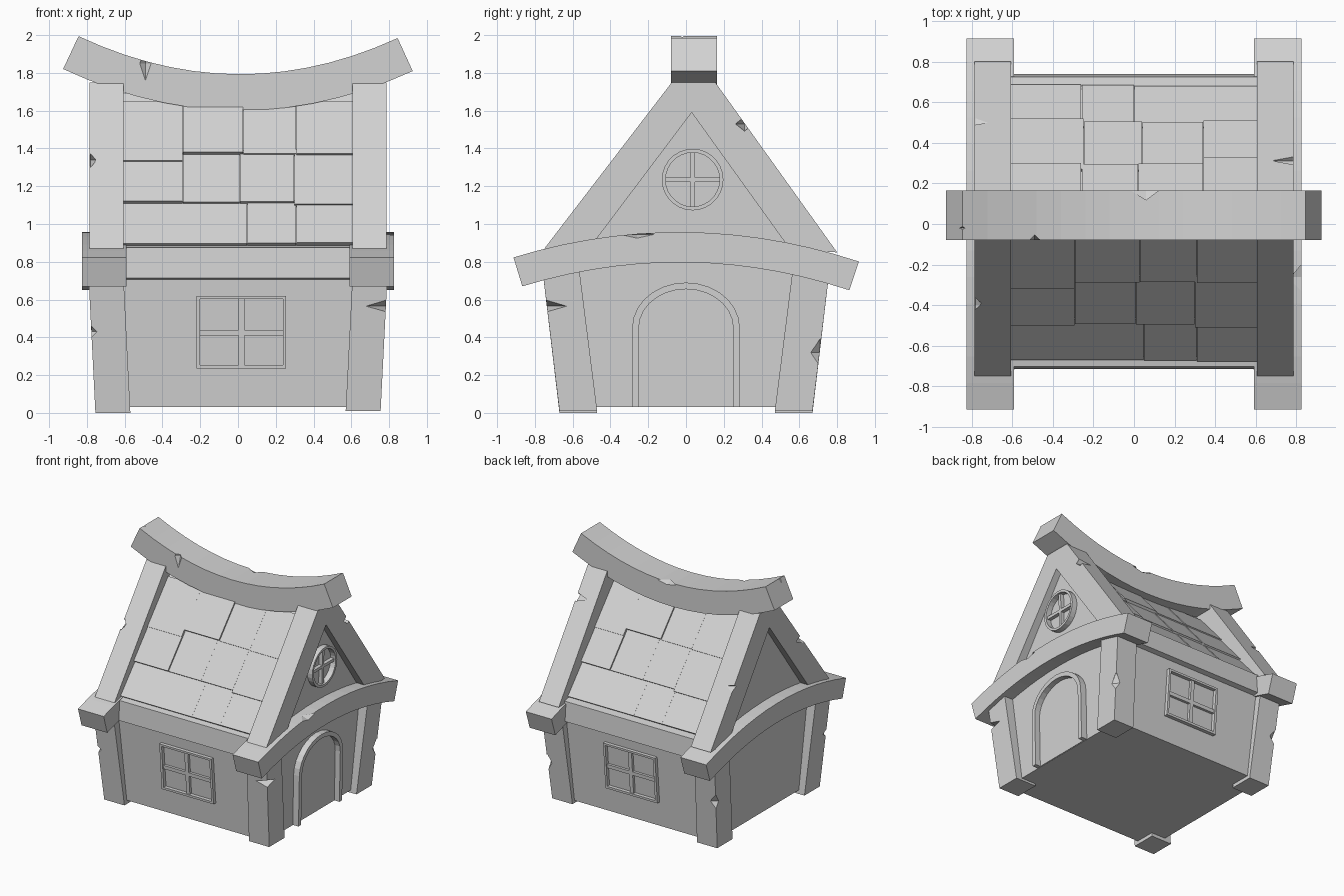
import bpy, bmesh
from math import sin, cos, pi
from mathutils import Vector

if "Cube" in bpy.data.objects:
    bpy.data.objects.remove(bpy.data.objects["Cube"])

GREY = bpy.data.materials.new("plain_grey")
GREY.use_nodes = True
GREY.diffuse_color = (0.65, 0.65, 0.65, 1)
GREY.node_tree.nodes["Principled BSDF"].inputs["Base Color"].default_value = (0.65, 0.65, 0.65, 1)


def finish(name, bm):
    bmesh.ops.recalc_face_normals(bm, faces=bm.faces)
    mesh = bpy.data.meshes.new(name)
    bm.to_mesh(mesh)
    bm.free()
    mesh.materials.append(GREY)
    obj = bpy.data.objects.new(name, mesh)
    bpy.context.collection.objects.link(obj)
    return obj


def loft(name, loops, closed=False):
    """Skin matching loops of points; cap the ends unless closed."""
    bm = bmesh.new()
    rows = [[bm.verts.new(p) for p in loop] for loop in loops]
    n = len(rows[0])
    pairs = list(zip(rows, rows[1:])) + ([(rows[-1], rows[0])] if closed else [])
    for a, b in pairs:
        for i in range(n):
            j = (i + 1) % n
            bm.faces.new((a[i], a[j], b[j], b[i]))
    if not closed:
        bm.faces.new(rows[0])
        bm.faces.new(rows[-1])
    return finish(name, bm)


def plate(name, outline, d0, d1, place):
    """Flat shape standing on a wall from depth d0 to d1."""
    return loft(name, [[place(u, z, d) for u, z in outline] for d in (d0, d1)])


def strip(name, outer, inner, d0, d1, place, closed):
    """Frame with a rectangular section between two outlines."""
    return loft(name, [[place(*o, d0), place(*o, d1), place(*i, d1), place(*i, d0)]
                       for o, i in zip(outer, inner)], closed)


def rect(u0, u1, z0, z1):
    return [(u0, z0), (u1, z0), (u1, z1), (u0, z1)]


def bent_beam(name, half, height, thick, lo, hi, along_x, steps=14):
    """Beam following z = height(s), squared off across its path."""
    loops = []
    for k in range(steps + 1):
        s = -half + 2 * half * k / steps
        slope = (height(s + 0.001) - height(s - 0.001)) / 0.002
        n = Vector((-slope, 1)).normalized() * thick
        loop = []
        for side, w in ((1, lo), (1, hi), (-1, hi), (-1, lo)):
            a, z = s + side * n.x, height(s) + side * n.y
            loop.append((a, w, z) if along_x else (w, a, z))
        loops.append(loop)
    return loft(name, loops)


def chip(obj, spot, size):
    """Cut a diamond-shaped nick out of an edge."""
    bm = bmesh.new()
    bmesh.ops.create_uvsphere(bm, u_segments=4, v_segments=2, radius=1)
    for v in bm.verts:
        v.co = Vector(a * b for a, b in zip(v.co, size)) + Vector(spot)
    cutter = finish("chip_cutter", bm)
    cutter.hide_render = True
    mod = obj.modifiers.new("chip", 'BOOLEAN')
    mod.operation, mod.object, mod.solver = 'DIFFERENCE', cutter, 'EXACT'
    bpy.context.view_layer.objects.active = obj
    bpy.ops.object.modifier_apply(modifier=mod.name)
    bpy.data.objects.remove(cutter)


# Wall placements: u across, z up, d outwards
def front_wall(u, z, d):
    return (u, -(0.635 + 0.08 * z + d), z)


def back_wall(u, z, d):
    return (u, 0.64 + 0.08 * z + d, z)


def gable_wall(u, z, d):
    return (0.70 + 0.02 * z + d, u, z)


# House body with boxed eaves and roof core
profile = [(-0.637, 0.03), (-0.692, 0.705), (-0.715, 0.715), (-0.703, 0.875), (-0.655, 0.885),
           (-0.002, 1.69), (0.012, 1.69), (0.665, 0.885), (0.725, 0.875), (0.738, 0.715),
           (0.698, 0.705), (0.642, 0.03)]
loft("house_body", [[(s * (0.70 + 0.02 * z), y, z) for y, z in profile] for s in (-1, 1)])

# Leaning corner posts
posts = {}
for sx, side in ((-1, "right"), (1, "left")):
    for sy, end in ((-1, "front"), (1, "back")):
        loops = []
        foot_z = 0 if sx < 0 else 0.01
        for z, x0, x1, y0, y1 in ((foot_z, 0.57, 0.755, 0.47, 0.67), (0.8, 0.61, 0.795, 0.57, 0.765)):
            loops.append([(sx * x, sy * y, z) for x, y in ((x0, y0), (x1, y0), (x1, y1), (x0, y1))])
        posts[sx, sy] = loft(f"{end}_{side}_post", loops)

# Gable boards and curved tie beams at both ends
barge = [(-0.75, 0.87), (-0.075, 1.75), (0.155, 1.75), (0.80, 0.85),
         (0.555, 0.86), (0.03, 1.59), (-0.52, 0.86)]
boards, ties = {}, {}
for sx, side in ((-1, "right"), (1, "left")):
    boards[sx] = loft(f"{side}_gable_board",
                      [[(x, y, z) for y, z in barge] for x in (sx * 0.605, sx * 0.785)])
    ties[sx] = bent_beam(f"{side}_tie_beam", 0.89, lambda y: 0.877 - 0.178 * y * y - 0.012 * y,
                         0.08, sx * 0.59, sx * 0.825, False)

# Sagging ridge beam
ridge = bent_beam("ridge_beam", 0.885, lambda x: 1.697 + 0.262 * x * x - 0.006 * x,
                  0.096, -0.08, 0.165, True)

# Overlapping roof tiles: column edges and lower-edge drops per row, eave to ridge
FOOT, RUN = Vector((-0.655, 0.885)), Vector((0.58, 0.715))
UP = Vector((-RUN.y, RUN.x)).normalized()
ROWS = [(0.0, 0.33, (-0.605, 0.05, 0.31, 0.61), (0, 0, 0)),
        (0.306, 0.70, (-0.605, -0.29, 0.01, 0.30, 0.61), (0, 0, 0, 0.02)),
        (0.67, 1.06, (-0.605, -0.29, 0.03, 0.31, 0.61), (0.06, 0, 0.005, 0.01))]


def front_slope(x, y, z):
    return (x, y, z)


def back_slope(x, y, z):
    return (0.05 - x if abs(x) < 0.6 else -x, 0.01 - y, z)


for side, place in (("front", front_slope), ("back", back_slope)):
    for r, (t0, t1, cols, drops) in enumerate(ROWS):
        for c, (x0, x1) in enumerate(zip(cols, cols[1:])):
            low = t0 - drops[c]
            thick = 0.024 + 0.004 * ((c + 2 * r) % 3 - 1)
            section = [FOOT + RUN * t + UP * d for t, d in
                       ((low, -0.01), (low, thick), (t1, thick - 0.014), (t1, -0.01))]
            loft(f"{side}_roof_tile_{r}_{c}",
                 [[place(x, p.x, p.y) for p in section] for x in (x0, x1 - 0.003)])

# Four-pane side windows
for side, place in (("front", front_wall), ("back", back_wall)):
    strip(f"{side}_window_frame", rect(-0.22, 0.255, 0.235, 0.62), rect(-0.2, 0.237, 0.254, 0.603),
          -0.02, 0.03, place, True)
    plate(f"{side}_window_upright", rect(0.002, 0.034, 0.25, 0.61), -0.02, 0.022, place)
    plate(f"{side}_window_crossbar", rect(-0.21, 0.245, 0.41, 0.44), -0.02, 0.022, place)


# Arched door and its surround
def arch(half, top, spring=0.45, steps=14):
    curve = [(-half * cos(pi * k / steps), spring + (top - spring) * sin(pi * k / steps))
             for k in range(steps + 1)]
    return [(-half, 0.032)] + curve + [(half, 0.032)]


strip("door_surround", arch(0.285, 0.69), arch(0.25, 0.655), -0.02, 0.052, gable_wall, False)
plate("door", arch(0.252, 0.657), -0.02, 0.006, gable_wall)


# Round gable window
def circle(r, n=28):
    return [(0.035 + r * cos(2 * pi * k / n), 1.235 + r * sin(2 * pi * k / n)) for k in range(n)]


strip("round_window_frame", circle(0.163), circle(0.143), -0.02, 0.045, gable_wall, True)
plate("round_window_upright", rect(0.023, 0.047, 1.09, 1.38), -0.02, 0.03, gable_wall)
plate("round_window_crossbar", rect(-0.11, 0.18, 1.223, 1.247), -0.02, 0.03, gable_wall)

# Worn nicks in the timber
chip(ridge, (-0.49, -0.08, 1.85), (0.03, 0.03, 0.09))
chip(ridge, (0.06, 0.165, 1.79), (0.09, 0.06, 0.02))
chip(ridge, (-0.87, -0.02, 2.0), (0.05, 0.02, 0.05))
chip(boards[1], (0.78, 0.31, 1.53), (0.1, 0.05, 0.04))
chip(boards[-1], (-0.78, -0.4, 1.34), (0.03, 0.1, 0.05))
chip(boards[-1], (-0.78, 0.52, 1.27), (0.09, 0.06, 0.03))
chip(ties[1], (0.825, -0.26, 0.945), (0.06, 0.09, 0.02))
chip(posts[1, -1], (0.785, -0.74, 0.565), (0.11, 0.11, 0.032))
chip(posts[1, 1], (0.77, 0.71, 0.32), (0.04, 0.05, 0.08))
chip(posts[-1, -1], (-0.775, -0.72, 0.43), (0.03, 0.04, 0.03))
chip(posts[-1, 1], (-0.775, 0.72, 0.4), (0.05, 0.04, 0.07))
